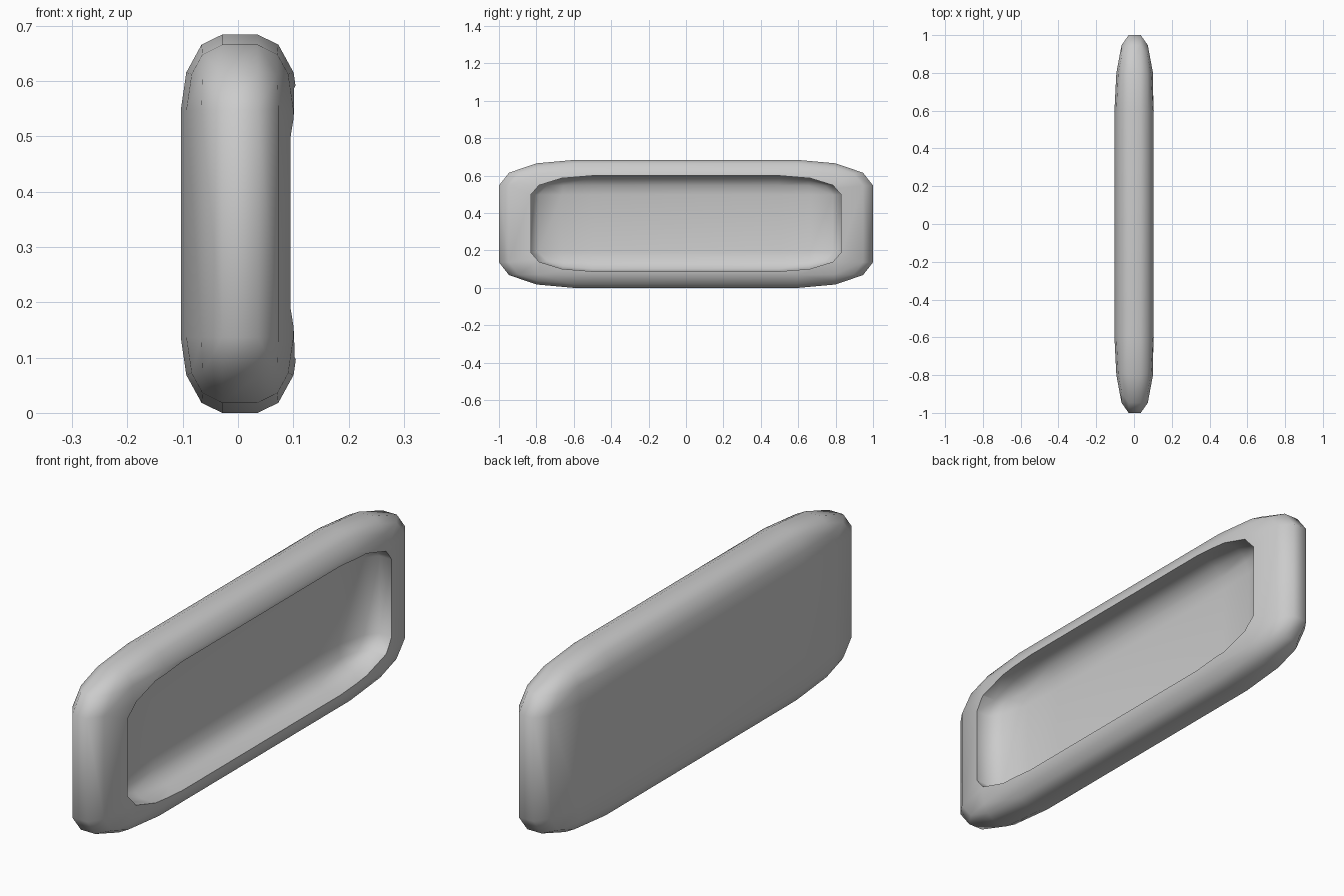
import bpy, bmesh
from math import radians
from mathutils import Vector

if "Cube" in bpy.data.objects:
    bpy.data.objects.remove(bpy.data.objects["Cube"])


def rounded_block(name, center, half):
    """Bevelled block, rounded first and then squashed to its half sizes."""
    bm = bmesh.new()
    bmesh.ops.create_cube(bm, size=2)
    bmesh.ops.scale(bm, vec=(0.571, 1, 1), verts=bm.verts)
    bmesh.ops.bevel(bm, geom=bm.edges[:], offset=0.4, segments=3,
                    profile=0.5, affect='EDGES')
    bmesh.ops.scale(bm, vec=(half[0] / 0.571, half[1], half[2]), verts=bm.verts)
    bmesh.ops.translate(bm, vec=Vector(center), verts=bm.verts)
    bmesh.ops.recalc_face_normals(bm, faces=bm.faces)
    mesh = bpy.data.meshes.new(name)
    bm.to_mesh(mesh)
    bm.free()
    obj = bpy.data.objects.new(name, mesh)
    bpy.context.collection.objects.link(obj)
    return obj


# Outer slab, and a smaller copy that hollows out its right side
tray = rounded_block("tray", (0.0035, 0, 0.342), (0.107, 1.0, 0.342))
cutter = rounded_block("recess_cutter", (0.075, 0, 0.344), (0.107, 0.83, 0.256))
cutter.hide_render = True

cut = tray.modifiers.new("recess", 'BOOLEAN')
cut.operation = 'DIFFERENCE'
cut.solver = 'EXACT'
cut.object = cutter

bpy.ops.object.select_all(action='DESELECT')
tray.select_set(True)
bpy.context.view_layer.objects.active = tray
bpy.ops.object.modifier_apply(modifier=cut.name)
bpy.data.objects.remove(cutter)

# Smooth rounding with a crisp recess rim
bpy.ops.object.shade_smooth_by_angle(angle=radians(60))
